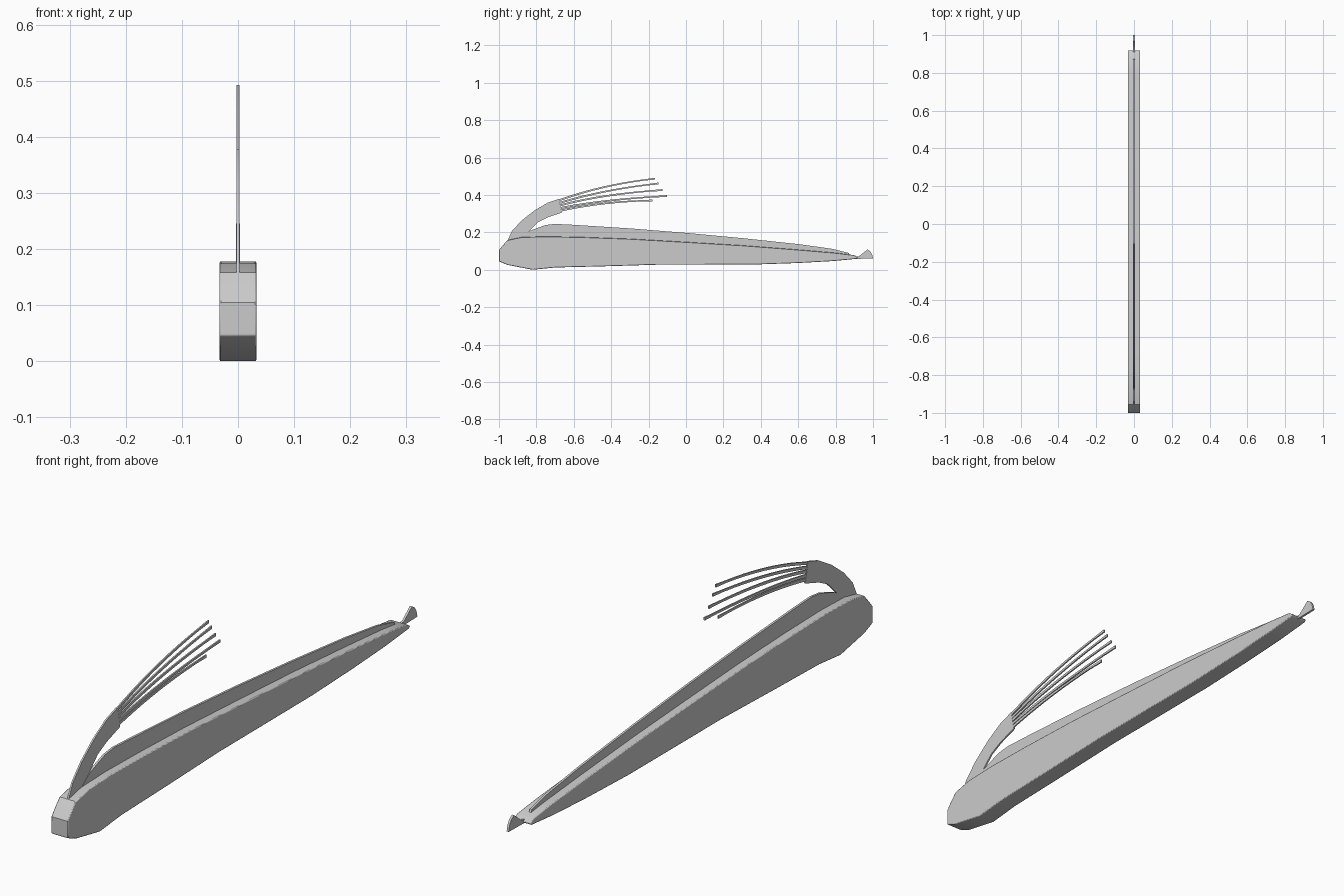
import bpy, bmesh


def plate(name, profile, width, bevel=0.0):
    """Extrude a side-view (y, z) outline symmetrically about x = 0."""
    bm = bmesh.new()
    h = width / 2
    a = [bm.verts.new((-h, y, z)) for y, z in profile]
    b = [bm.verts.new((h, y, z)) for y, z in profile]
    bm.faces.new(a)
    bm.faces.new(b[::-1])
    n = len(a)
    for i in range(n):
        j = (i + 1) % n
        bm.faces.new((a[i], b[i], b[j], a[j]))
    bmesh.ops.recalc_face_normals(bm, faces=bm.faces)
    mesh = bpy.data.meshes.new(name)
    bm.to_mesh(mesh)
    bm.free()
    ob = bpy.data.objects.new(name, mesh)
    bpy.context.collection.objects.link(ob)
    if bevel:
        m = ob.modifiers.new("rounded_edges", 'BEVEL')
        m.width = bevel
        m.segments = 2
        m.limit_method = 'ANGLE'
        m.angle_limit = 1.0
    bpy.ops.object.select_all(action='DESELECT')
    bpy.context.view_layer.objects.active = ob
    ob.select_set(True)
    bpy.ops.object.shade_smooth_by_angle(angle=0.6)
    return ob


# Long ribbon-like body
plate("body", [
    (-1.0, 0.105), (-1.0, 0.045), (-0.955, 0.026), (-0.82, 0.0), (-0.7, 0.012),
    (-0.45, 0.018), (-0.15, 0.027), (0.37, 0.028), (0.6, 0.036), (0.78, 0.046),
    (0.91, 0.058), (0.92, 0.065), (0.9, 0.078), (0.8, 0.09), (0.6, 0.107),
    (0.3, 0.13), (0.0, 0.148), (-0.3, 0.165), (-0.55, 0.174), (-0.75, 0.178),
    (-0.88, 0.174), (-0.955, 0.158), (-0.985, 0.124)], 0.066, 0.003)

# Low fin along the back
plate("back_fin", [
    (-0.9, 0.16), (-0.835, 0.208), (-0.79, 0.225), (-0.75, 0.239), (-0.7, 0.245),
    (-0.6, 0.24), (-0.3, 0.221), (0.0, 0.197), (0.3, 0.169), (0.6, 0.137),
    (0.78, 0.112), (0.87, 0.09), (0.88, 0.07), (0.6, 0.09), (0.0, 0.13),
    (-0.6, 0.155)], 0.008)

# Raised crest behind the head
plate("crest", [
    (-0.955, 0.155), (-0.93, 0.208), (-0.88, 0.262), (-0.81, 0.317),
    (-0.74, 0.358), (-0.68, 0.378), (-0.665, 0.305), (-0.74, 0.28),
    (-0.79, 0.255), (-0.838, 0.208), (-0.88, 0.16)], 0.006)


# Trailing rays: quadratic curve with a slightly swollen tip
def ray(name, p0, p1, p2):
    upper, lower = [], []
    for i in range(11):
        t = i / 10
        y, z = [(1-t)**2 * a + 2*t*(1-t) * b + t*t * c for a, b, c in zip(p0, p1, p2)]
        h = 0.0055 - 0.002 * t + (0.0015 if i == 10 else 0)
        upper.append((y, z + h))
        lower.append((y, z - h))
    plate(name, upper + lower[::-1], 0.005)


starts = [0.367, 0.353, 0.34, 0.326, 0.312]
bends = [0.456, 0.428, 0.405, 0.376, 0.366]
tips = [(-0.165, 0.487), (-0.148, 0.461), (-0.126, 0.426), (-0.102, 0.394), (-0.18, 0.37)]
for i, (s, b, tip) in enumerate(zip(starts, bends, tips)):
    ray(f"crest_ray_{i + 1}", (-0.69, s), (-0.45, b), tip)

# Small tail fin
plate("tail_fin", [
    (0.9, 0.058), (1.0, 0.06), (0.995, 0.082), (0.985, 0.098), (0.97, 0.108),
    (0.95, 0.092), (0.925, 0.072), (0.9, 0.07)], 0.008)
